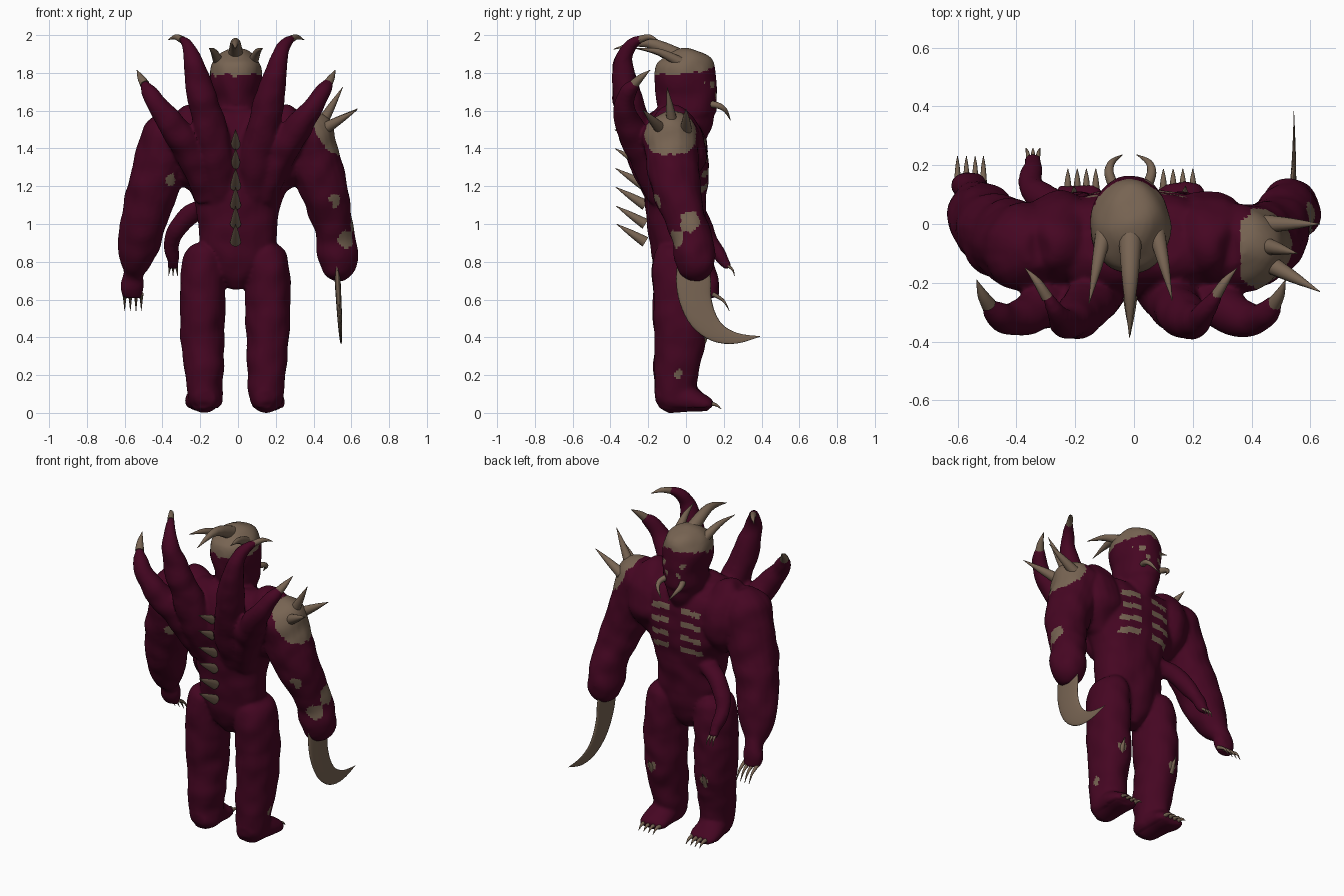
import bpy, bmesh, math
from mathutils import Vector, noise


def material(name, rgb):
    m = bpy.data.materials.new(name)
    m.diffuse_color = (*rgb, 1)
    return m


FLESH = material("maroon_flesh", (0.060, 0.0018, 0.016))
BONE = material("dull_bone", (0.185, 0.127, 0.085))


def spline(pts, n):
    """Catmull-Rom through points of any dimension."""
    out = []
    P = [pts[0]] + list(pts) + [pts[-1]]
    for i in range(1, len(P) - 2):
        a, b, c, d = P[i - 1:i + 3]
        for k in range(n):
            t = k / n
            out.append([0.5 * (2 * q + (r - p) * t + (2 * p - 5 * q + 4 * r - s) * t * t
                               + (3 * q - p - 3 * r + s) * t ** 3) for p, q, r, s in zip(a, b, c, d)])
    return out + [list(pts[-1])]


def tube(bm, pts, sides=20, n=5):
    """Closed tube; each point is x, y, z, radius [, second radius]."""
    path = spline([tuple(p) if len(p) == 5 else (*p, p[3]) for p in pts], n)
    rings = []
    for i, p in enumerate(path):
        t = Vector(path[min(i + 1, len(path) - 1)][:3]) - Vector(path[max(i - 1, 0)][:3])
        t.normalize()
        ref = Vector((1, 0, 0)) if abs(t.x) < 0.95 else Vector((0, 1, 0))
        u = (ref - t * ref.dot(t)).normalized()
        w = t.cross(u)
        ru, rw = max(p[3], 0.0015), max(p[4], 0.0015)
        rings.append([bm.verts.new(Vector(p[:3]) + u * ru * math.cos(a) + w * rw * math.sin(a))
                      for a in (2 * math.pi * k / sides for k in range(sides))])
    for r, s in zip(rings, rings[1:]):
        for k in range(sides):
            bm.faces.new((r[k], r[(k + 1) % sides], s[(k + 1) % sides], s[k]))
    bm.faces.new(rings[0][::-1])
    bm.faces.new(rings[-1])


def make(name, bm, mat):
    bmesh.ops.recalc_face_normals(bm, faces=bm.faces)
    me = bpy.data.meshes.new(name)
    bm.to_mesh(me)
    bm.free()
    me.materials.append(mat)
    for f in me.polygons:
        f.use_smooth = len(f.vertices) < 5
    ob = bpy.data.objects.new(name, me)
    bpy.context.collection.objects.link(ob)
    return ob


def spikes(name, paths, sides=12):
    bm = bmesh.new()
    for p in paths:
        tube(bm, p, sides, 4)
    return make(name, bm, BONE)


def horn(base, tip, r, bend=(0, 0, 0)):
    b, t = Vector(base), Vector(tip)
    m = (b + t) / 2 + Vector(bend)
    return [(*b, r), (*m, r * 0.6), (*t, 0.001)]


# ---- flesh volumes, fused into one body
bm = bmesh.new()
# torso
tube(bm, [(0, -.04, .66, .05, .05), (0, -.045, .75, .14, .11), (0, -.05, .88, .20, .135),
          (0, -.055, 1.0, .21, .148), (0, -.055, 1.13, .232, .162), (0, -.055, 1.25, .30, .175),
          (0, -.065, 1.37, .38, .178), (0, -.075, 1.47, .39, .168), (0, -.08, 1.54, .33, .135),
          (0, -.07, 1.59, .18, .08)], 32)
# head and neck
tube(bm, [(-.01, -.03, 1.42, .1, .1), (-.01, .01, 1.53, .1, .12), (-.01, .01, 1.58, .115, .152),
          (-.01, .005, 1.68, .12, .16), (-.012, -.005, 1.79, .138, .163), (-.012, -.003, 1.86, .12, .14),
          (-.012, -.005, 1.91, .07, .08), (-.012, -.005, 1.93, .015, .015)], 28)
# chest and shoulder masses
for s in (-1, 1):
    tube(bm, [(s * .2, -.02, 1.2, .06, .05), (s * .23, -.04, 1.28, .12, .135), (s * .25, -.05, 1.38, .15, .16),
              (s * .27, -.065, 1.48, .14, .15), (s * .3, -.075, 1.56, .11, .1), (s * .32, -.08, 1.585, .05, .05)])
# left arm with hand, right arm stump
tube(bm, [(-.31, -.08, 1.57, .07), (-.345, -.08, 1.49, .145), (-.39, -.07, 1.37, .145),
          (-.45, -.045, 1.19, .135), (-.495, -.01, 1.03, .122), (-.52, .03, .9, .11),
          (-.54, .07, .8, .08), (-.555, .11, .73, .052), (-.558, .13, .67, .058, .045), (-.56, .145, .61, .05, .03)])
tube(bm, [(-.53, .11, .71, .02), (-.53, .145, .69, .022), (-.53, .165, .66, .012)], 10)
tube(bm, [(.31, -.08, 1.57, .07), (.35, -.08, 1.49, .145), (.395, -.075, 1.36, .14),
          (.45, -.055, 1.2, .128), (.49, -.01, 1.05, .108), (.515, .03, .93, .103),
          (.53, .045, .82, .105), (.53, .045, .74, .08), (.53, .045, .7, .03)])
# small extra arm
tube(bm, [(-.15, .02, 1.1, .05), (-.25, .055, 1.05, .052), (-.33, .1, .965, .046), (-.352, .15, .88, .04),
          (-.345, .195, .81, .03), (-.343, .225, .77, .027, .018)], 14)
# legs and feet
for x in (-.187, .158):
    s = 1 if x > 0 else -1
    tube(bm, [(x * .9, -.04, .89, .06, .09), (x * .93, -.04, .85, .1, .125), (x * .97, -.04, .77, .115, .138),
              (x, -.035, .62, .118, .14),
              (x, -.03, .4, .114, .135), (x - s * .005, -.05, .27, .104, .118),
              (x - s * .01, -.055, .15, .096, .108), (x - s * .01, -.06, .05, .086, .1)], 24)
    tube(bm, [(x - s * .01, -.15, .07, .05, .05), (x - s * .01, -.1, .08, .08, .08),
              (x - s * .005, 0, .075, .088, .072), (x, .08, .052, .085, .048), (x, .13, .035, .065, .025)], 20)
# four back tentacles
INNER = [(.08, -.11, 1.12, .085), (.11, -.2, 1.33, .098), (.15, -.28, 1.55, .084),
         (.20, -.325, 1.75, .066), (.23, -.33, 1.87, .046), (.26, -.285, 1.955, .03), (.3, -.225, 1.985, .017)]
OUTER = [(.14, -.12, 1.15, .08), (.22, -.21, 1.35, .088), (.32, -.29, 1.5, .074),
         (.40, -.325, 1.61, .056), (.46, -.305, 1.7, .04), (.49, -.265, 1.75, .024)]
for s in (-1, 1):
    for path in (INNER, OUTER):
        tube(bm, [(s * p[0] - .01, *p[1:]) for p in path], 18)
raw = make("body_source", bm, FLESH)
mod = raw.modifiers.new("fuse", 'REMESH')
mod.mode = 'VOXEL'
mod.voxel_size = 0.0115
mod = raw.modifiers.new("soften", 'SMOOTH')
mod.iterations = 4
dg = bpy.context.evaluated_depsgraph_get()
me = bpy.data.meshes.new_from_object(raw.evaluated_get(dg))
bpy.data.objects.remove(raw)
body = bpy.data.objects.new("body", me)
bpy.context.collection.objects.link(body)
# lumpy skin
for v, nrm in [(v, v.normal.copy()) for v in me.vertices]:
    if v.co.z > .03:
        v.co += nrm * (noise.noise(v.co * 10) * .01 + .002)

# bone patches: centre and radius
PATCHES = [((.5, -.12, 1.13), .045), ((.575, -.05, .92), .05), ((.595, .02, 1.01), .055),
           ((-.35, -.18, 1.23), .028), ((-.2, .1, .41), .028), ((.17, .1, .40), .028),
           ((.25, -.04, .2), .025), ((.06, .15, 1.74), .022), ((-.08, .15, 1.74), .022),
           ((.03, .16, 1.68), .015), ((-.05, .16, 1.68), .015), ((.1, .1, 1.75), .015)]


def is_bone(c, n):
    j = noise.noise(c * 30) * .014
    if math.hypot(c.x + .012, c.y) < .2 and c.z > 1.79 + j * 1.5 + max(0, c.y) * .25 and c.y > -.19:
        return True                                      # skull cap
    if c.x > .36 and c.y > -.235 and (c - Vector((.47, -.08, 1.5))).length < .15 + j:
        return True                                      # shoulder plate
    ax = abs(c.x)
    if n.y > .3 and c.y > 0 and .04 < ax < .17 + j:      # ribs
        for z in (1.205, 1.285, 1.365, 1.445):
            if abs(c.z - z + ax * .12) < .017 + j * .4:
                return True
    return any((c - Vector(p)).length < r + j for p, r in PATCHES)


me.materials.clear()
me.materials.append(FLESH)
me.materials.append(BONE)
for f in me.polygons:
    f.use_smooth = True
    f.material_index = int(is_bone(f.center, f.normal))

# ---- bone parts
spikes("head_horns", [horn((-.012, -.03, 1.885), (-.015, -.385, 1.925), .042, (0, 0, .055)),
                      horn((-.1, -.02, 1.85), (-.153, -.27, 1.93), .03, (.0, 0, .02)),
                      horn((.075, -.02, 1.85), (.13, -.26, 1.93), .03, (.0, 0, .02))], 16)
spikes("mandible_tusks", [[(-.07, .13, 1.635, .018), (-.085, .175, 1.625, .016), (-.075, .21, 1.6, .011), (-.04, .235, 1.55, .001)],
                          [(.045, .13, 1.635, .018), (.06, .175, 1.625, .016), (.05, .21, 1.6, .011), (.01, .235, 1.55, .001)]])
spikes("shoulder_spikes", [horn((.43, -.07, 1.51), (.555, -.1, 1.725), .034),
                           horn((.45, 0, 1.5), (.632, 0, 1.61), .032),
                           horn((.45, -.13, 1.5), (.632, -.23, 1.605), .034)], 14)
spikes("spine_spikes", [horn((-.013, -.215, z - .095), (-.013, -.378 + (1.5 - z) * .02, z), .029)
                        for z in (1.5, 1.4, 1.295, 1.195, 1.095, 1.0)])
tips = []
for s in (-1, 1):
    tips += [[(s * x - .01, y, z, r) for x, y, z, r in p] for p in (
        [(.285, -.25, 1.975, .02), (.32, -.195, 1.99, .014), (.36, -.15, 1.975, .001)],
        [(.484, -.275, 1.74, .026), (.505, -.24, 1.775, .018), (.525, -.19, 1.815, .001)])]
spikes("tentacle_tips", tips)
spikes("hand_claws", [horn((x, .14, .63), (x, .23, .54), .012, (0, .012, .01)) for x in (-.6, -.57, -.54, -.512)], 8)
spikes("small_hand_claws", [horn((x, .22, .78), (x * 1.6 + .205, .257, .725), .009, (0, .008, .005))
                            for x in (-.358, -.343, -.328)], 8)
spikes("foot_claws", [horn((x, .1, .045), (x, .187, .02), .015, (0, .01, .012))
                      for x in (-.225, -.193, -.162, -.13, .1, .133, .166, .2)], 8)
spikes("knee_spikes", [horn((-.2, .08, .37), (-.205, .13, .46), .02), horn((.17, .08, .36), (.175, .13, .45), .02)], 8)

# sickle blade on the right arm: a tapering curve flattened sideways
blade = spikes("arm_blade", [[(0, .035, .82, .08), (0, .04, .7, .092), (0, .05, .6, .085), (0, .09, .5, .073),
                              (0, .165, .425, .052), (0, .27, .395, .028), (0, .393, .405, .001)]], 20)
for v in blade.data.vertices:
    v.co.x = v.co.x * .17 + .522 + (.8 - v.co.z) * .055
